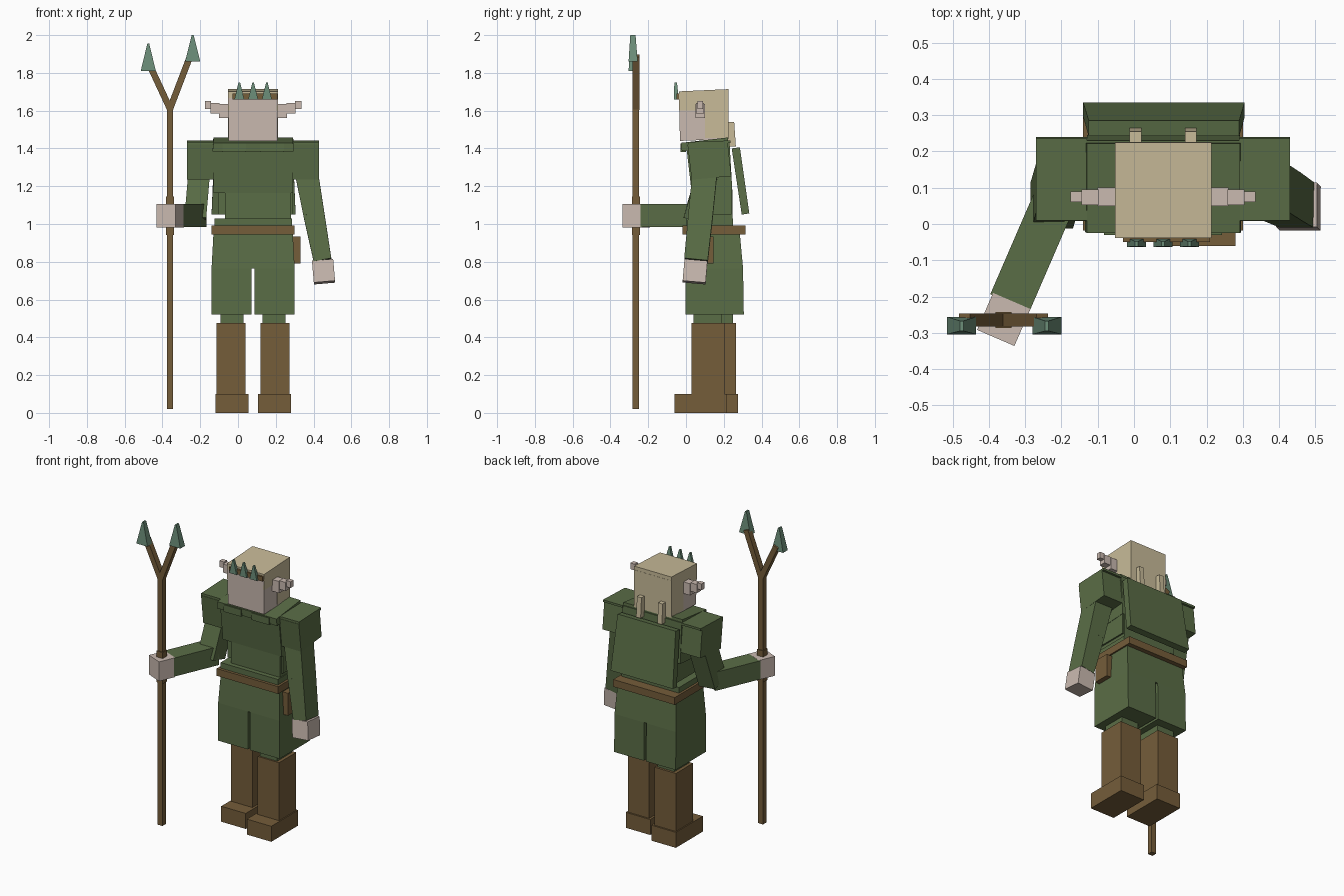
import bpy
from mathutils import Vector

if "Cube" in bpy.data.objects:
    bpy.data.objects.remove(bpy.data.objects["Cube"])


def material(name, r, g, b):
    m = bpy.data.materials.new(name)
    lin = lambda c: ((c / 255 + 0.055) / 1.055) ** 2.4
    m.diffuse_color = (lin(r), lin(g), lin(b), 1)
    m.use_nodes = True
    m.node_tree.nodes["Principled BSDF"].inputs["Base Color"].default_value = m.diffuse_color
    return m


GREEN = material("green cloth", 90, 109, 70)
BROWN = material("brown leather", 117, 93, 58)
SKIN = material("pale skin", 202, 186, 176)
HAIR = material("straw hair", 200, 187, 153)
METAL = material("grey green metal", 108, 142, 121)
CX = 0.08  # body centre line


def hexa(name, low, high, mat):
    """Six-sided solid from two rings of four points."""
    mesh = bpy.data.meshes.new(name)
    faces = [(3, 2, 1, 0), (4, 5, 6, 7)]
    faces += [(i, (i + 1) % 4, (i + 1) % 4 + 4, i + 4) for i in range(4)]
    mesh.from_pydata([tuple(p) for p in low + high], [], faces)
    mesh.materials.append(mat)
    ob = bpy.data.objects.new(name, mesh)
    bpy.context.collection.objects.link(ob)
    return ob


def ring(x0, x1, y0, y1, z, slope=0.0):
    """Rectangle at height z; slope raises its rear edge."""
    return [(x0, y0, z), (x1, y0, z), (x1, y1, z + slope), (x0, y1, z + slope)]


def box(name, x, y, z, mat, top=None, slope=0.0):
    """Block over ranges x, y, z; top gives other x and y ranges for the upper end."""
    tx, ty = top or (x, y)
    return hexa(name, ring(*x, *y, z[0], slope), ring(*tx, *ty, z[1], slope), mat)


def limb(name, a, b, w0, d0, mat, w1=None, d1=None, hint=(0, 1, 0)):
    """Beam from a to b; w across, d along the hint direction."""
    a, b = Vector(a), Vector(b)
    axis = (b - a).normalized()
    side = Vector(hint).cross(axis).normalized()
    depth = axis.cross(side)
    corners = [(-1, -1), (1, -1), (1, 1), (-1, 1)]
    rings = []
    for p, w, d in ((a, w0, d0), (b, w1 or w0, d1 or d0)):
        rings.append([p + side * (i * w / 2) + depth * (j * d / 2) for i, j in corners])
    return hexa(name, *rings, mat)


def mirrored(x, s):
    """Range of offsets from the centre line, on side s."""
    return tuple(sorted((CX + s * x[0], CX + s * x[1])))


# Legs: the left one stands slightly further back
for s, side, dy in ((1, "right", 0.0), (-1, "left", 0.06)):
    box(side + "_foot", mirrored((0.025, 0.2), s), (-0.06 + dy, 0.215 + dy), (0, 0.1), BROWN)
    box(side + "_boot", mirrored((0.04, 0.193), s), (0.03 + dy, 0.205 + dy), (0.1, 0.475), BROWN)
    box(side + "_knee", mirrored((0.05, 0.172), s), (0.04 + dy, 0.19 + dy), (0.47, 0.56), GREEN)
    box(side + "_skirt_half", mirrored((0.008, 0.22), s), (-0.003, 0.306), (0.52, 0.765), GREEN,
        (mirrored((0.008, 0.22), s), (-0.003, 0.302)))

# Hips, belt and waist
box("hips", (-0.14, 0.3), (-0.003, 0.302), (0.765, 0.95), GREEN, ((-0.13, 0.29), (0.01, 0.285)))
box("belt", (-0.14, 0.3), (-0.018, 0.315), (0.945, 0.992), BROWN)
box("tunic_hem", (-0.125, 0.285), (0.0, 0.25), (0.99, 1.028), GREEN)
box("belly", (-0.07, 0.28), (0.03, 0.245), (1.02, 1.18), GREEN)
box("waist", (-0.105, 0.29), (0.045, 0.24), (1.05, 1.18), GREEN)
box("pouch", (0.285, 0.33), (0.04, 0.145), (0.79, 0.935), BROWN)

# Chest, leaning forward slightly at the top
box("chest", (-0.13, 0.292), (0.03, 0.245), (1.165, 1.425), GREEN,
    ((-0.13, 0.292), (0.0, 0.23)), slope=0.015)
box("collar", (-0.135, 0.295), (-0.022, 0.225), (1.385, 1.43), GREEN,
    ((-0.13, 0.292), (-0.025, 0.222)), slope=0.028)
for s, side in ((1, "right"), (-1, "left")):
    box(side + "_chest_pocket", mirrored((0.037, 0.163), s), (-0.03, 0.0), (1.38, 1.425), GREEN)
    # Shoulders
    sx = mirrored((0.21, 0.35), s)
    box(side + "_shoulder", sx, (0.03, 0.24), (1.235, 1.42), GREEN, (sx, (0.008, 0.22)), slope=0.018)
    box(side + "_shoulder_cap", sx, (0.01, 0.235), (1.42, 1.434), GREEN, slope=0.008)

# Cape hanging off the back
box("cape", (-0.14, 0.305), (0.295, 0.335), (1.05, 1.40), GREEN,
    ((-0.125, 0.29), (0.242, 0.285)), slope=0.006)

# Hanging arm
elbow, wrist = (0.402, 0.078, 1.05), (0.448, 0.053, 0.805)
limb("right_upper_arm", (0.363, 0.1, 1.27), elbow, 0.122, 0.13, GREEN, 0.112, 0.13)
limb("right_forearm", elbow, wrist, 0.112, 0.13, GREEN, 0.095, 0.125)
limb("right_hand", wrist, (0.458, 0.043, 0.69), 0.113, 0.122, SKIN)

# Arm reaching forward to hold the staff
limb("left_upper_arm", (-0.205, 0.125, 1.28), (-0.227, 0.05, 1.02), 0.115, 0.13, GREEN)
limb("left_forearm", (-0.22, 0.065, 1.045), (-0.342, -0.217, 1.045), 0.118, 0.12, GREEN, hint=(0, 0, 1))
limb("left_hand", (-0.337, -0.212, 1.043), (-0.381, -0.314, 1.043), 0.112, 0.125, SKIN, hint=(0, 0, 1))

# Head with skin on the face and lower front of the cheeks
hx = (-0.05, 0.21)
box("head", hx, (-0.032, 0.22), (1.44, 1.675), SKIN, (hx, (-0.037, 0.215)), slope=0.01)
box("hair_top", (-0.053, 0.213), (-0.038, 0.225), (1.668, 1.702), HAIR, slope=0.012)
box("hair_back", (-0.053, 0.213), (0.21, 0.226), (1.45, 1.69), HAIR)
for s, side in ((1, "right"), (-1, "left")):
    box(side + "_hair_rear_side", mirrored((0.125, 0.133), s), (0.10, 0.215), (1.455, 1.69), HAIR)
    box(side + "_hair_upper_side", mirrored((0.125, 0.133), s), (-0.036, 0.10), (1.60, 1.685), HAIR)
    # Stepped ears
    for n, (x, y, z) in enumerate((((0.13, 0.18), (0.05, 0.1), (1.56, 1.635)),
                                   ((0.178, 0.225), (0.052, 0.095), (1.585, 1.64)),
                                   ((0.223, 0.255), (0.06, 0.09), (1.61, 1.65)))):
        box(f"{side}_ear_{n + 1}", mirrored(x, s), y, z, SKIN)
    # Tied hair tails at the nape
    box(side + "_hair_tail", mirrored((0.06, 0.092), s), (0.222, 0.264), (1.41, 1.54), HAIR,
        (mirrored((0.06, 0.092), s), (0.222, 0.255)))

# Crown band and spikes
box("crown_band", (-0.03, 0.21), (-0.05, -0.03), (1.66, 1.69), BROWN)
for n in (-1, 0, 1):
    x = CX + n * 0.073
    box(f"crown_spike_{n + 2}", (x - 0.026, x + 0.026), (-0.063, -0.038), (1.66, 1.75), METAL,
        ((x - 0.004, x + 0.004), (-0.062, -0.048)))

# Forked staff
X, Y = -0.36, -0.265
box("staff_shaft", (X - 0.017, X + 0.017), (Y - 0.017, Y + 0.017), (0.02, 1.63), BROWN)
for name, z in (("upper_grip", 1.125), ("lower_grip", 0.962)):
    box(name, (X - 0.022, X + 0.022), (Y - 0.022, Y + 0.022), (z - 0.02, z + 0.02), BROWN)
for side, end, tip_x, z0, z1 in (("left", (-0.467, Y, 1.84), -0.475, 1.81, 1.955),
                                 ("right", (-0.253, Y, 1.89), -0.24, 1.86, 2.0)):
    limb(side + "_prong", (X, Y, 1.61), end, 0.034, 0.036, BROWN)
    mid = tip_x
    box(side + "_spearhead", (mid - 0.04, mid + 0.04), (-0.304, -0.256), (z0, z1), METAL,
        ((tip_x - 0.005, tip_x + 0.005), (-0.295, -0.267)))
